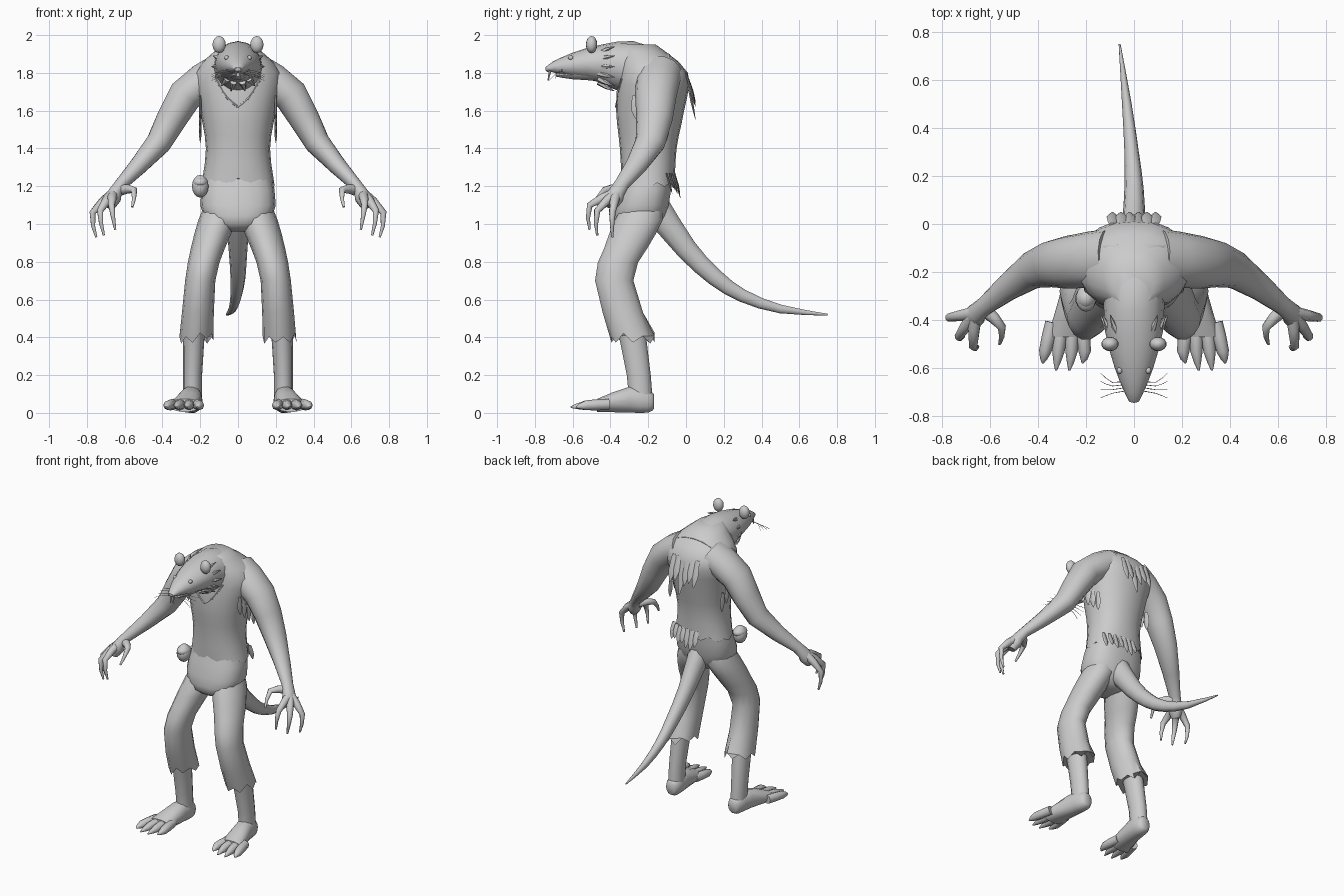
import bpy, bmesh, math, random
from mathutils import Vector

random.seed(4)
cube = bpy.data.objects.get("Cube")
if cube:
    bpy.data.objects.remove(cube, do_unlink=True)

GREY = (.6, .6, .6, 1)
grey = bpy.data.materials.new("plain grey")
grey.use_nodes = True
grey.diffuse_color = GREY
grey.node_tree.nodes["Principled BSDF"].inputs["Base Color"].default_value = GREY
X, Y, Z = Vector((1, 0, 0)), Vector((0, 1, 0)), Vector((0, 0, 1))


def finish(name, bm):
    bmesh.ops.recalc_face_normals(bm, faces=bm.faces)
    mesh = bpy.data.meshes.new(name)
    bm.to_mesh(mesh)
    bm.free()
    mesh.materials.append(grey)
    mesh.shade_smooth()
    mesh.set_sharp_from_angle(angle=math.radians(50))
    part = bpy.data.objects.new(name, mesh)
    bpy.context.collection.objects.link(part)


def resample(stations, steps):
    """Pass a smooth spline through tuples of equal length."""
    rows = [Vector(station) for station in stations]
    last = len(rows) - 1
    result = []
    for i in range(last):
        start, end = rows[i], rows[i + 1]
        leave = (end - rows[max(i - 1, 0)]) / 2
        arrive = (rows[min(i + 2, last)] - start) / 2
        for k in range(steps):
            t = k / steps
            ease = t * t * (3 - 2 * t)
            result.append(start.lerp(end, ease) + leave * t * (1 - t) ** 2
                          - arrive * t * t * (1 - t))
    return result + [rows[last]]


def tube(name, stations, ref=X, axis=None, sides=14, side=1, flat=1, ragged=0, power=1, steps=2):
    """Skin stations of (x, y, z, half width[, half depth]); flat scales depth from width."""
    rings = resample(stations, steps)
    centres = [Vector((ring[0] * side, ring[1], ring[2])) for ring in rings]
    bm = bmesh.new()
    loops = []
    for i, ring in enumerate(rings):
        ahead, behind = centres[min(i + 1, len(rings) - 1)], centres[max(i - 1, 0)]
        tangent = axis or (ahead - behind).normalized()
        across = (ref - tangent * ref.dot(tangent)).normalized()
        up = tangent.cross(across)
        depth = ring[4] if len(ring) > 4 else ring[3] * flat
        loop = []
        for k in range(sides):
            angle = math.tau * k / sides
            c, s = math.cos(angle), math.sin(angle)
            c, s = (math.copysign(abs(value) ** power, value) for value in (c, s))
            point = centres[i] + across * ring[3] * c + up * depth * s
            if i == 0:
                point.z += ragged * (random.random() - .5 + k % 2)
            loop.append(bm.verts.new(point))
        loops.append(loop)
    for low, high in zip(loops, loops[1:]):
        for k in range(sides):
            n = (k + 1) % sides
            bm.faces.new((low[k], low[n], high[n], high[k]))
    bm.faces.new(loops[0])
    bm.faces.new(loops[-1])
    finish(name, bm)


def spike(name, points, radius, tip, side=1, sides=8):
    """Thin round strand that tapers from radius to tip."""
    last = len(points) - 1
    stations = [(*point, radius + (tip - radius) * i / last) for i, point in enumerate(points)]
    tube(name, stations, ref=Vector((2, 1, 0)), sides=sides, side=side)


def ball(name, centre, size):
    bm = bmesh.new()
    bmesh.ops.create_uvsphere(bm, u_segments=14, v_segments=8, radius=1)
    bmesh.ops.scale(bm, vec=size, verts=bm.verts)
    bmesh.ops.translate(bm, vec=centre, verts=bm.verts)
    finish(name, bm)


def cloth_strip(name, start, drop, out, width, ref=X):
    """Pointed strip that hangs from start and swings along out."""
    top = Vector(start)
    bottom = top + Vector(out) - Z * drop
    middle = top.lerp(bottom, .6)
    tube(name, [(*top, width * .6), (*middle, width), (*bottom, width * .1)],
         ref=ref, sides=6, flat=.35)


def level(z, half, front, back):
    return 0, (front + back) / 2, z, half, (back - front) / 2


# Torso and clothing
tube("vest", [level(1.2, .195, -.34, -.06), level(1.4, .17, -.35, -.05),
              level(1.6, .2, -.37, -.01), level(1.8, .23, -.36, .01),
              level(1.95, .08, -.35, -.16)],
     axis=Z, sides=20, ragged=.03, power=.9, steps=3)
tube("trouser_seat", [level(.96, .05, -.32, -.18), level(1, .15, -.38, -.13),
                      level(1.1, .2, -.375, -.09), level(1.25, .18, -.33, -.07)],
     axis=Z, sides=18, power=.8)

# Neck, head, jaw and nose
tube("neck_and_head", [(0, -.1, 1.8, .18, .1), (0, -.3, 1.83, .13, .14),
                       (0, -.45, 1.85, .12, .1), (0, -.6, 1.84, .08, .065),
                       (0, -.7, 1.83, .04, .03), (0, -.74, 1.82, .02, .01)], sides=16)
tube("lower_jaw", [(0, -.45, 1.8, .09), (0, -.6, 1.79, .05), (0, -.69, 1.79, .02)],
     sides=10, flat=.5)
ball("nose", (0, -.73, 1.82), (.02, .015, .015))

# Tail
tube("tail", [(0, -.17, 1.1, .07), (0, 0, .87, .05), (0, .15, .72, .04),
              (-.01, .3, .62, .03), (-.03, .5, .55, .02), (-.06, .75, .52, .004)],
     sides=10, flat=1.2)

FINGERTIPS = {"outer": (.75, -.39, .93), "middle": (.71, -.47, .94), "inner": (.65, -.51, .97)}

for side, tag in ((1, "left"), (-1, "right")):
    # Arm and hand
    tube(tag + "_arm", [(.1, -.14, 1.8, .12), (.28, -.16, 1.68, .11), (.42, -.19, 1.43, .08),
                        (.62, -.34, 1.21, .04), (.66, -.38, 1.14, .05), (.68, -.4, 1.09, .03)],
         ref=Y, side=side, flat=.85)
    palm = Vector((.66, -.37, 1.16))
    for finger, end in FINGERTIPS.items():
        tip = Vector(end)
        knuckle = tip + Vector((.02, 0, .13))
        spike(f"{tag}_{finger}_finger", [palm, knuckle, tip], .03, .006, side)
    spike(tag + "_thumb", [(.62, -.36, 1.18), (.55, -.43, 1.18), (.56, -.5, 1.09)], .03, .006, side)

    # Trouser leg, shin and foot
    tube(tag + "_trouser_leg", [(.22, -.28, .38, .09), (.2, -.38, .7, .08),
                                (.16, -.32, .87, .09), (.11, -.25, 1.02, .1), (.09, -.22, 1.14, .07)],
         axis=Z, side=side, flat=1.3, ragged=.03)
    tube(tag + "_shin", [(.24, -.24, .05, .05), (.24, -.25, .2, .05), (.23, -.3, .5, .06)],
         axis=Z, side=side, flat=1.3)
    tube(tag + "_foot", [(.24, -.17, .06, .03, .04), (.24, -.2, .06, .05, .06),
                         (.25, -.3, .07, .06, .07), (.28, -.47, .04, .08, .035)],
         axis=-Y, side=side, power=.9)

    # Toes fan outwards, the middle pair longest
    for i in range(4):
        base, tip = .22 + i * .04, .205 + i * .055
        reach = -.61 if i in (1, 2) else -.58
        tube(f"{tag}_toe_{i + 1}", [(base, -.41, .045, .03), (tip, -.53, .04, .026),
                                    (tip + .01, reach, .03, .004)], sides=8, side=side)

    # Ear, eye, tooth, whiskers and cheek fur
    ball(tag + "_ear", (side * .1, -.5, 1.95), (.036, .03, .045))
    ball(tag + "_eye", (side * .06, -.61, 1.88), (.012, .014, .012))
    spike(tag + "_front_tooth", [(.01, -.72, 1.81), (.01, -.73, 1.76)], .007, .003, side, 6)
    for i in range(4):
        root = Vector((.03, -.65 - .015 * i, 1.82 - .01 * i))
        spike(f"{tag}_whisker_{i + 1}", [root, root + Vector((.06, -.01, -.01)),
                                         root + Vector((.11, .03 - .02 * i, -.03))],
              .002, .001, side, 4)
    collar = Vector((0, -.46, 1.84))
    for i in range(6):
        angle = math.radians(i * 24 - 75)
        ray = Vector((math.cos(angle), 0, math.sin(angle)))
        spike(f"{tag}_cheek_fur_{i + 1}",
              [collar + ray * .09, collar + ray * .12 + Y * .04, collar + ray * .14 + Y * .08],
              .02, .002, side, 6)

    # Neckline edge and frayed armhole
    spike(tag + "_neckline", [(.12, -.34, 1.77), (.06, -.36, 1.67), (0, -.37, 1.62)],
          .006, .006, side, 6)
    for i in range(4):
        cloth_strip(f"{tag}_armhole_strip_{i + 1}",
                    (side * .2, -.27 + .05 * i, 1.68 - .04 * i), .13, (0, .01, 0), .025, ref=Y)

# Belt pouch
ball("belt_pouch", (-.2, -.31, 1.2), (.045, .05, .06))
ball("pouch_flap", (-.2, -.31, 1.22), (.042, .055, .03))

# Torn strips on the back and waist
for i in range(6):
    cloth_strip(f"back_strip_{i + 1}", (i * .036 - .09, 0, 1.8), random.uniform(.14, .25),
                Y * .05, .024)
for i in range(7):
    x = i * .034 - .04
    cloth_strip(f"waist_strip_{i + 1}", (x, -.06 - 1.6 * x * x, 1.27), random.uniform(.09, .15),
                Y * .03, .02)
